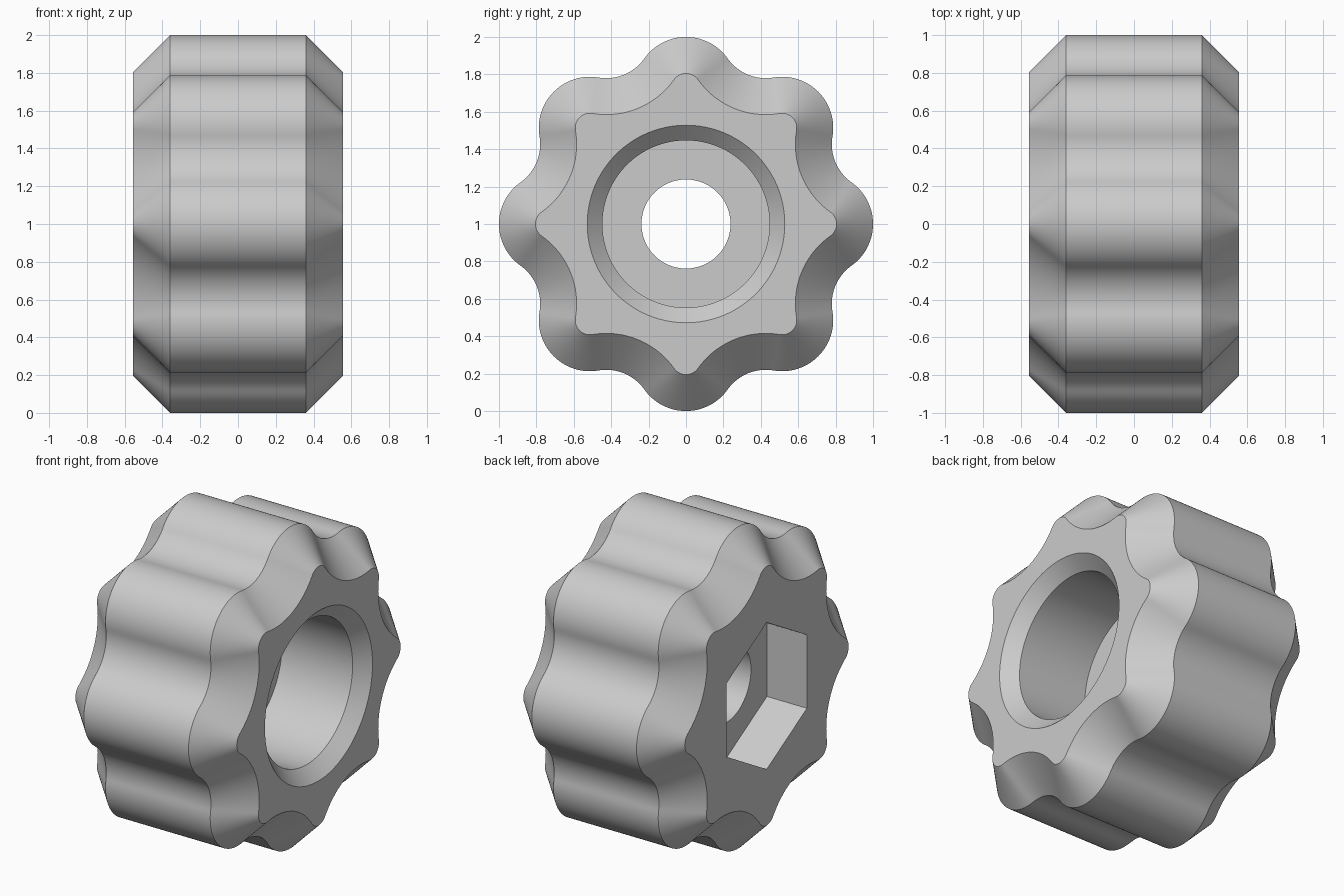
import bpy
import bmesh
from math import sin, cos, pi, radians, hypot, atan2, sqrt

cube = bpy.data.objects.get("Cube")
if cube:
    bpy.data.objects.remove(cube, do_unlink=True)

LOBES = 8
LOBE_STEPS, VALLEY_STEPS = 14, 10
COUNT = LOBES * 2 * (LOBE_STEPS + VALLEY_STEPS)

# Lobe and valley arcs that meet tangentially
LOBE_R, VALLEY_R = 0.273, 0.25
LOBE_C = 1 - LOBE_R
HALF = pi / LOBES
VALLEY_C = LOBE_C * cos(HALF) + sqrt((LOBE_R + VALLEY_R) ** 2 - (LOBE_C * sin(HALF)) ** 2)
FX, FY = VALLEY_C * cos(HALF), VALLEY_C * sin(HALF)
TANGENT = atan2(FY, FX - LOBE_C)


def lobed(inset):
    """Wavy outline moved inward by inset, starting at the top lobe tip."""
    half = []
    for i in range(LOBE_STEPS):
        a = TANGENT * i / LOBE_STEPS
        r = LOBE_R - inset
        half.append((LOBE_C + r * cos(a), r * sin(a)))
    for i in range(VALLEY_STEPS + 1):
        a = pi + TANGENT + (HALF - TANGENT) * i / VALLEY_STEPS
        r = VALLEY_R + inset
        half.append((FX + r * cos(a), FY + r * sin(a)))
    polar = [(hypot(u, v), atan2(v, u)) for u, v in half]
    sector = polar + [(r, 2 * HALF - a) for r, a in polar[-2:0:-1]]
    return [(r, a + 2 * HALF * k) for k in range(LOBES) for r, a in sector]


def circle(radius):
    return [(radius, 2 * pi * i / COUNT) for i in range(COUNT)]


def hexagon(apothem):
    """Hexagon with a corner at the top."""
    return [(apothem / cos(a % (pi / 3) - pi / 6), a) for _, a in circle(1)]


# Cross-sections from the outside, round through the bore and back
END, SHOULDER = 0.555, 0.36
CHAMFER = END - SHOULDER
BORE_FLOOR, HEX_FLOOR = -0.01, -0.28
sections = [
    (SHOULDER, lobed(0)),
    (END, lobed(CHAMFER)),
    (END, circle(0.528)),
    (END - 0.08, circle(0.447)),
    (BORE_FLOOR, circle(0.447)),
    (BORE_FLOOR, circle(0.238)),
    (HEX_FLOOR, circle(0.238)),
    (HEX_FLOOR, hexagon(0.395)),
    (-END, hexagon(0.395)),
    (-END, lobed(CHAMFER)),
    (-SHOULDER, lobed(0)),
]

bm = bmesh.new()
rings = [[bm.verts.new((x, r * sin(a), 1 + r * cos(a))) for r, a in outline]
         for x, outline in sections]
for ring, following in zip(rings, rings[1:] + rings[:1]):
    for i in range(COUNT):
        j = (i + 1) % COUNT
        bm.faces.new((ring[i], ring[j], following[j], following[i]))
bmesh.ops.recalc_face_normals(bm, faces=bm.faces)

mesh = bpy.data.meshes.new("knob_body")
bm.to_mesh(mesh)
bm.free()
knob = bpy.data.objects.new("knob_body", mesh)
bpy.context.collection.objects.link(knob)

# Plain grey material
grey = bpy.data.materials.new("light_grey")
grey.use_nodes = True
colour = (0.6, 0.6, 0.6, 1)
grey.diffuse_color = colour
grey.node_tree.nodes["Principled BSDF"].inputs["Base Color"].default_value = colour
mesh.materials.append(grey)

# Smooth walls with crisp edges
bpy.ops.object.select_all(action="DESELECT")
knob.select_set(True)
bpy.context.view_layer.objects.active = knob
bpy.ops.object.shade_smooth_by_angle(angle=radians(30))
